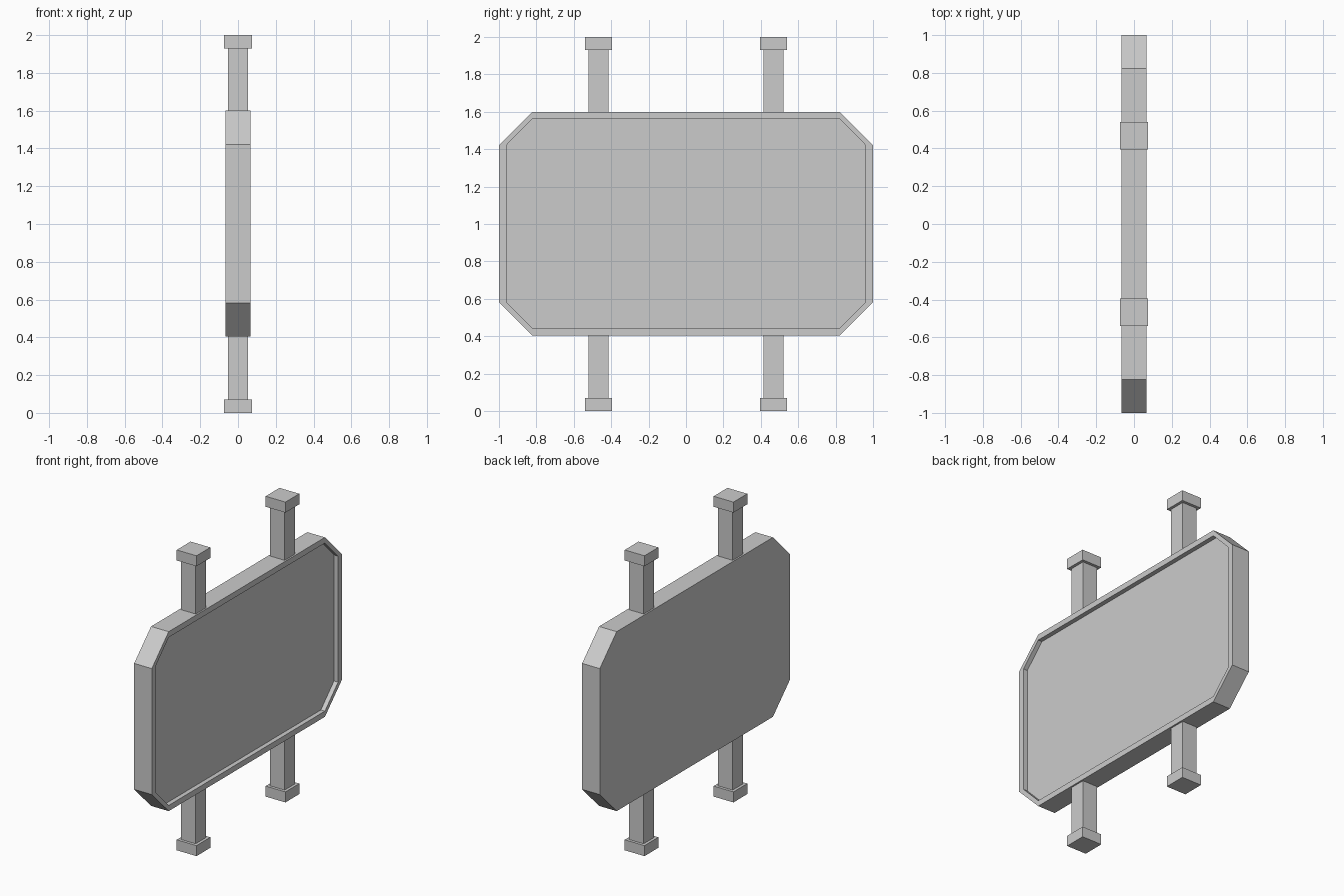
import bpy, bmesh

if "Cube" in bpy.data.objects:
    bpy.data.objects.remove(bpy.data.objects["Cube"])


def octagon(hy, z0, z1, cy, cz):
    """Chamfered rectangle outline as (y, z), where cy/cz is the first corner inset."""
    return [(-hy, z0 + cz), (-hy + cy, z0), (hy - cy, z0), (hy, z0 + cz),
            (hy, z1 - cz), (hy - cy, z1), (-hy + cy, z1), (-hy, z1 - cz)]


def make_object(name, bm):
    bmesh.ops.recalc_face_normals(bm, faces=bm.faces)
    mesh = bpy.data.meshes.new(name)
    bm.to_mesh(mesh)
    bm.free()
    obj = bpy.data.objects.new(name, mesh)
    bpy.context.collection.objects.link(obj)
    return obj


def box(name, lo, hi):
    bm = bmesh.new()
    bmesh.ops.create_cube(bm, size=1)
    for v in bm.verts:
        v.co = [(a + b) / 2 + c * (b - a) for a, b, c in zip(lo, hi, v.co)]
    return make_object(name, bm)


# Sign panel: octagonal slab with a recessed face on the +x side
outer = octagon(1.0, 0.405, 1.6, 0.178, 0.178)
inner = octagon(0.96, 0.443, 1.562, 0.138, 0.14)
bm = bmesh.new()
rings = [[bm.verts.new((x, y, z)) for y, z in outline]
         for x, outline in ((-0.065, outer), (0.065, outer), (0.065, inner), (0.035, inner))]
bm.faces.new(rings[0])
bm.faces.new(rings[-1])
for a, b in zip(rings, rings[1:]):
    for i in range(8):
        j = (i + 1) % 8
        bm.faces.new((a[i], a[j], b[j], b[i]))
make_object("sign_panel", bm)

# Posts above and below the panel, with square caps and feet
for side, s in (("left", -1), ("right", 1)):
    y = s * 0.468
    for part, z0, z1 in (("lower_post", 0.05, 0.42), ("upper_post", 1.585, 1.95)):
        box(f"{side}_{part}", (-0.054, y - 0.054, z0), (0.054, y + 0.054, z1))
    for part, z0, z1 in (("foot", 0.0, 0.07), ("cap", 1.93, 2.0)):
        box(f"{side}_{part}", (-0.073, y - 0.073, z0), (0.073, y + 0.073, z1))
